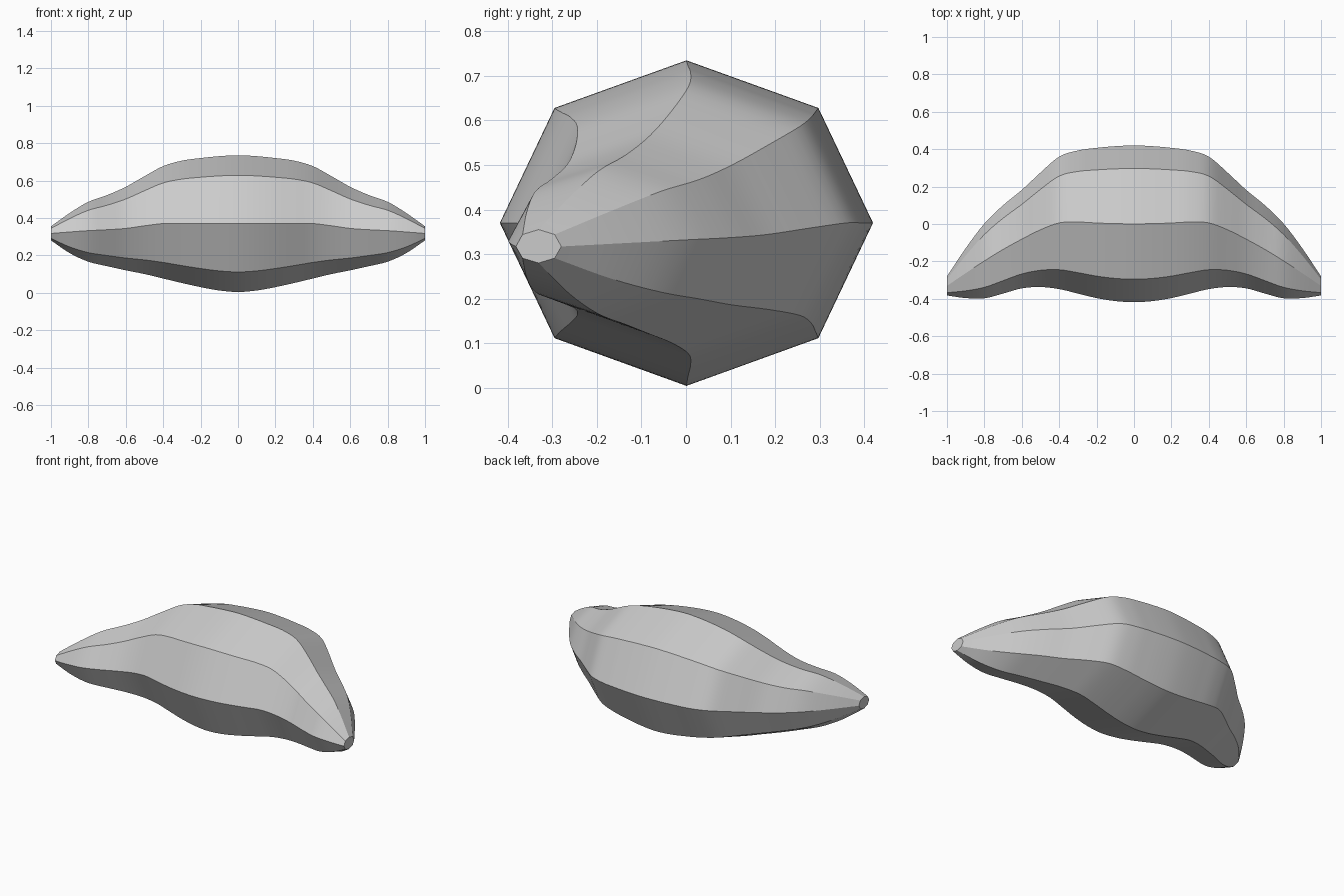
import bpy
import bmesh
from math import cos, sin, pi, radians

SIDES = 8     # octagonal cross-section
STEPS = 4     # rings between neighbouring stations

# Stations from the middle to one tip, 0.1 apart:
# back y, front y, top z, middle z, bottom z
HALF = [
    (0.42, -0.418, 0.735, 0.37, 0.004),
    (0.416, -0.412, 0.73, 0.37, 0.012),
    (0.407, -0.396, 0.72, 0.37, 0.03),
    (0.393, -0.372, 0.706, 0.37, 0.052),
    (0.36, -0.348, 0.677, 0.37, 0.076),
    (0.275, -0.337, 0.623, 0.358, 0.1),
    (0.182, -0.344, 0.566, 0.344, 0.12),
    (0.1, -0.372, 0.522, 0.337, 0.142),
    (0.002, -0.397, 0.486, 0.332, 0.166),
    (-0.13, -0.396, 0.426, 0.325, 0.212),
    (-0.28, -0.382, 0.355, 0.317, 0.28),
]


def spline(a, b, c, d, t):
    """Smooth curve from b to c."""
    return b + 0.5 * t * (c - a + t * (2 * a - 5 * b + 4 * c - d + t * (3 * (b - c) + d - a)))


def sections():
    """Section sizes along the whole length, mirrored about the middle."""
    full = HALF[:0:-1] + HALF
    last = len(full) - 1
    ends = [tuple(2 * p - q for p, q in zip(HALF[-1], HALF[-2]))]
    pts = ends + full + ends
    for i in range(last):
        for k in range(STEPS):
            t = k / STEPS
            yield 2 * (i + t) / last - 1, [spline(*v, t) for v in zip(*pts[i:i + 4])]
    yield 1.0, full[-1]


def make_body():
    bm = bmesh.new()
    rings = []
    for x, (back, front, top, mid, bottom) in sections():
        centre, radius = (back + front) / 2, (back - front) / 2
        ring = []
        for s in range(SIDES):
            a = 2 * pi * s / SIDES
            height = top - mid if sin(a) > 0 else mid - bottom
            ring.append(bm.verts.new((x, centre + radius * cos(a), mid + height * sin(a))))
        rings.append(ring)
    # Skin between rings, then the flat tips
    for r, q in zip(rings, rings[1:]):
        for s in range(SIDES):
            n = (s + 1) % SIDES
            bm.faces.new((r[s], r[n], q[n], q[s]))
    bm.faces.new(rings[0])
    bm.faces.new(rings[-1])
    bmesh.ops.recalc_face_normals(bm, faces=bm.faces)
    mesh = bpy.data.meshes.new("curved_body")
    bm.to_mesh(mesh)
    bm.free()
    obj = bpy.data.objects.new("curved_body", mesh)
    bpy.context.collection.objects.link(obj)
    return obj


cube = bpy.data.objects.get("Cube")
if cube:
    bpy.data.objects.remove(cube, do_unlink=True)

# Single pale grey colour
grey = bpy.data.materials.new("pale_grey")
grey.use_nodes = True
colour = (0.6, 0.6, 0.6, 1)
grey.diffuse_color = colour
grey.node_tree.nodes["Principled BSDF"].inputs["Base Color"].default_value = colour

body = make_body()
body.data.materials.append(grey)
bpy.ops.object.select_all(action="DESELECT")
body.select_set(True)
bpy.context.view_layer.objects.active = body
bpy.ops.object.shade_smooth_by_angle(angle=radians(30))
